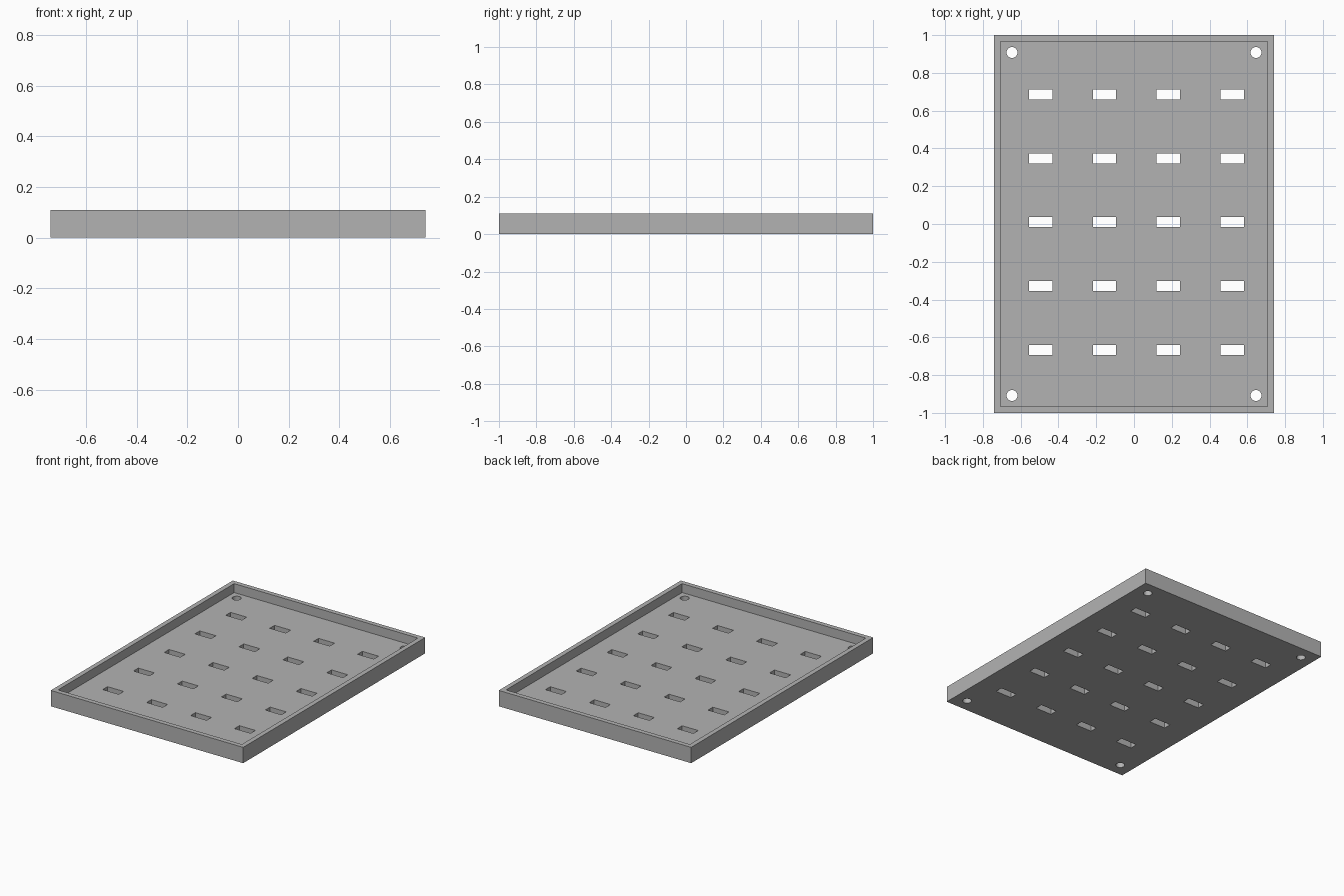
import bpy, bmesh
from mathutils import Matrix, Vector

if "Cube" in bpy.data.objects:
    bpy.data.objects.remove(bpy.data.objects["Cube"], do_unlink=True)

HALF_X, HALF_Y, HEIGHT = 0.74, 1.0, 0.11
WALL, FLOOR = 0.033, 0.048

grey = bpy.data.materials.new("plain grey")
grey.use_nodes = True
colour = (0.45, 0.45, 0.45, 1)
grey.diffuse_color = colour
grey.node_tree.nodes["Principled BSDF"].inputs["Base Color"].default_value = colour


def add_box(bm, centre, size):
    matrix = Matrix.Translation(centre) @ Matrix.Diagonal(Vector(size).to_4d())
    bmesh.ops.create_cube(bm, size=1, matrix=matrix)


def make_object(name, bm):
    mesh = bpy.data.meshes.new(name)
    bm.to_mesh(mesh)
    bm.free()
    mesh.materials.append(grey)
    obj = bpy.data.objects.new(name, mesh)
    bpy.context.collection.objects.link(obj)
    return obj


def cut(target, cutter):
    mod = target.modifiers.new("cut", "BOOLEAN")
    mod.operation, mod.solver, mod.object = "DIFFERENCE", "EXACT", cutter
    bpy.context.view_layer.objects.active = target
    bpy.ops.object.modifier_apply(modifier=mod.name)
    bpy.data.objects.remove(cutter, do_unlink=True)


# Solid block of the tray
bm = bmesh.new()
add_box(bm, (0, 0, HEIGHT / 2), (2 * HALF_X, 2 * HALF_Y, HEIGHT))
tray = make_object("tray", bm)

# Open recess inside the rim
bm = bmesh.new()
add_box(bm, (0, 0, FLOOR + HEIGHT / 2),
        (2 * (HALF_X - WALL), 2 * (HALF_Y - WALL), HEIGHT))
cut(tray, make_object("recess_cutter", bm))

# Drain slots in a regular grid and round corner holes
bm = bmesh.new()
for col in range(4):
    for row in range(5):
        add_box(bm, (-0.494 + 0.338 * col, -0.666 + 0.338 * row, 0),
                (0.124, 0.053, 0.16))
for sx in (-1, 1):
    for sy in (-1, 1):
        bmesh.ops.create_cone(bm, cap_ends=True, segments=32, radius1=0.029,
                              radius2=0.029, depth=0.16,
                              matrix=Matrix.Translation((sx * 0.646, sy * 0.908, 0)))
cut(tray, make_object("hole_cutter", bm))

# Smooth round holes, crisp edges elsewhere
tray.select_set(True)
bpy.context.view_layer.objects.active = tray
bpy.ops.object.shade_smooth_by_angle(angle=0.5)
